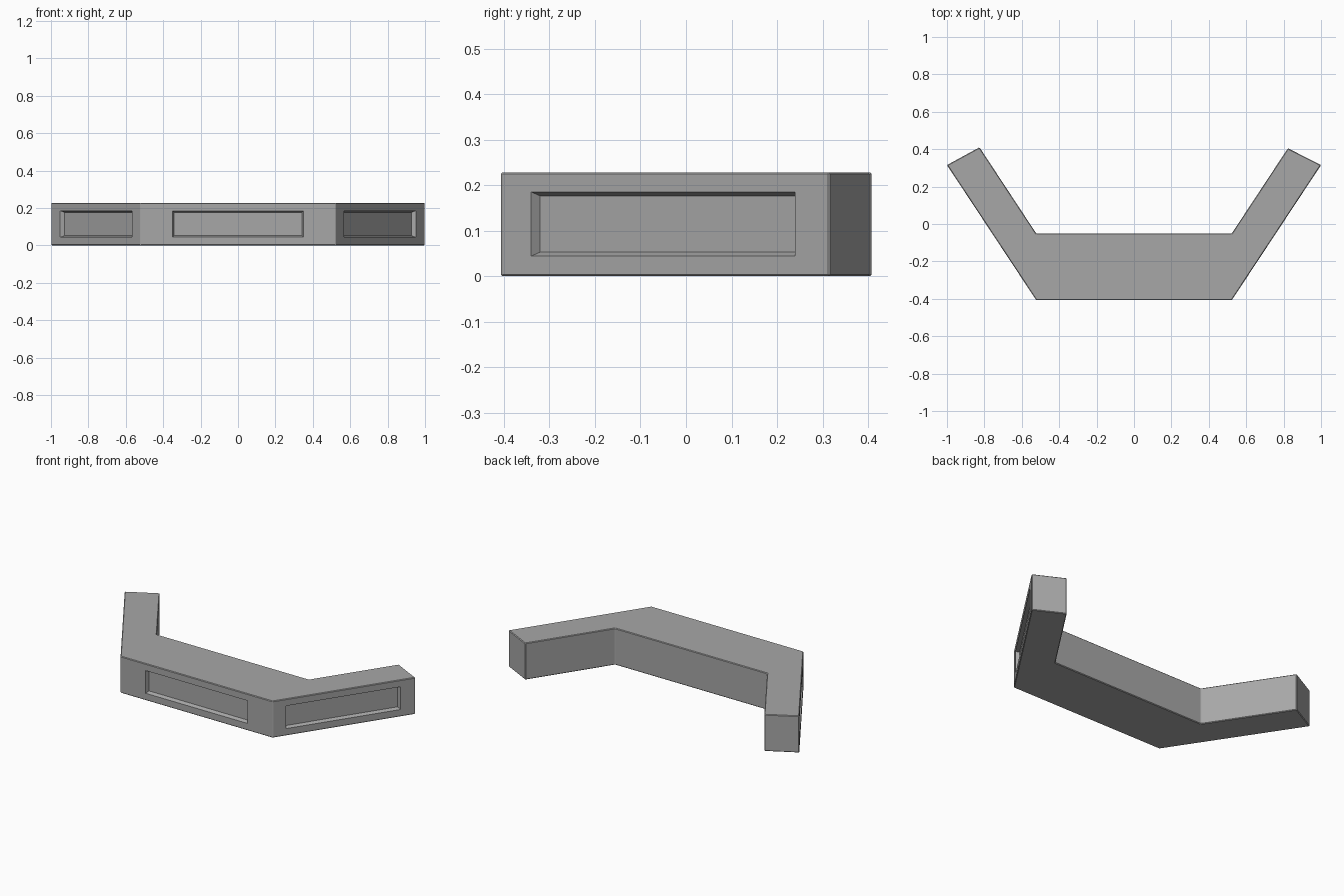
import bpy
import bmesh
from mathutils import Vector

cube = bpy.data.objects.get("Cube")
if cube:
    bpy.data.objects.remove(cube, do_unlink=True)

HEIGHT = 0.228
PANEL_LOW, PANEL_HIGH = 0.044, 0.185
TAPER, DEPTH = 0.012, 0.022

# Plan outline, counter-clockwise from the front right corner
OUTLINE = [(-0.523, -0.407), (0.523, -0.407), (1.0, 0.315), (0.823, 0.405),
           (0.523, -0.05), (-0.523, -0.05), (-0.826, 0.41), (-1.0, 0.315)]

grey = bpy.data.materials.new("mid grey")
grey.use_nodes = True
colour = (0.39, 0.39, 0.39, 1)
grey.diffuse_color = colour
shader = next(n for n in grey.node_tree.nodes if n.type == 'BSDF_PRINCIPLED')
shader.inputs["Base Color"].default_value = colour

# Angled body with softened edges
bm = bmesh.new()
base = bm.faces.new([bm.verts.new((x, y, 0)) for x, y in OUTLINE])
top = bmesh.ops.extrude_face_region(bm, geom=[base])["geom"]
bmesh.ops.translate(bm, vec=(0, 0, HEIGHT),
                    verts=[v for v in top if isinstance(v, bmesh.types.BMVert)])
bmesh.ops.recalc_face_normals(bm, faces=bm.faces)
bmesh.ops.bevel(bm, geom=bm.edges[:], offset=0.004, segments=1,
                affect='EDGES', profile=0.5)


def recess(start, end, margin_start, margin_end):
    """Sink a tapered panel into the wall that runs from start to end."""
    start, end = Vector((*start, 0)), Vector((*end, 0))
    along = (end - start).normalized()
    normal = along.cross(Vector((0, 0, 1)))
    wall = max((f for f in bm.faces if f.normal.dot(normal) > 0.99),
               key=lambda f: f.calc_area())
    bmesh.ops.inset_individual(bm, faces=[wall], thickness=0.02)
    length = (end - start).length
    middle = wall.calc_center_median()
    for v in wall.verts:
        near = (v.co - middle).dot(along) < 0
        spot = start + along * (margin_start if near else length - margin_end)
        spot.z = PANEL_LOW if v.co.z < middle.z else PANEL_HIGH
        v.co = spot
    bmesh.ops.inset_individual(bm, faces=[wall], thickness=TAPER)
    for v in wall.verts:
        v.co -= normal * DEPTH


# Recessed panels on the middle wall and both wings
recess(OUTLINE[0], OUTLINE[1], 0.173, 0.173)
recess(OUTLINE[1], OUTLINE[2], 0.08, 0.09)
recess(OUTLINE[7], OUTLINE[0], 0.09, 0.08)

mesh = bpy.data.meshes.new("angled_counter")
bm.to_mesh(mesh)
bm.free()
mesh.materials.append(grey)
counter = bpy.data.objects.new("angled_counter", mesh)
bpy.context.collection.objects.link(counter)
